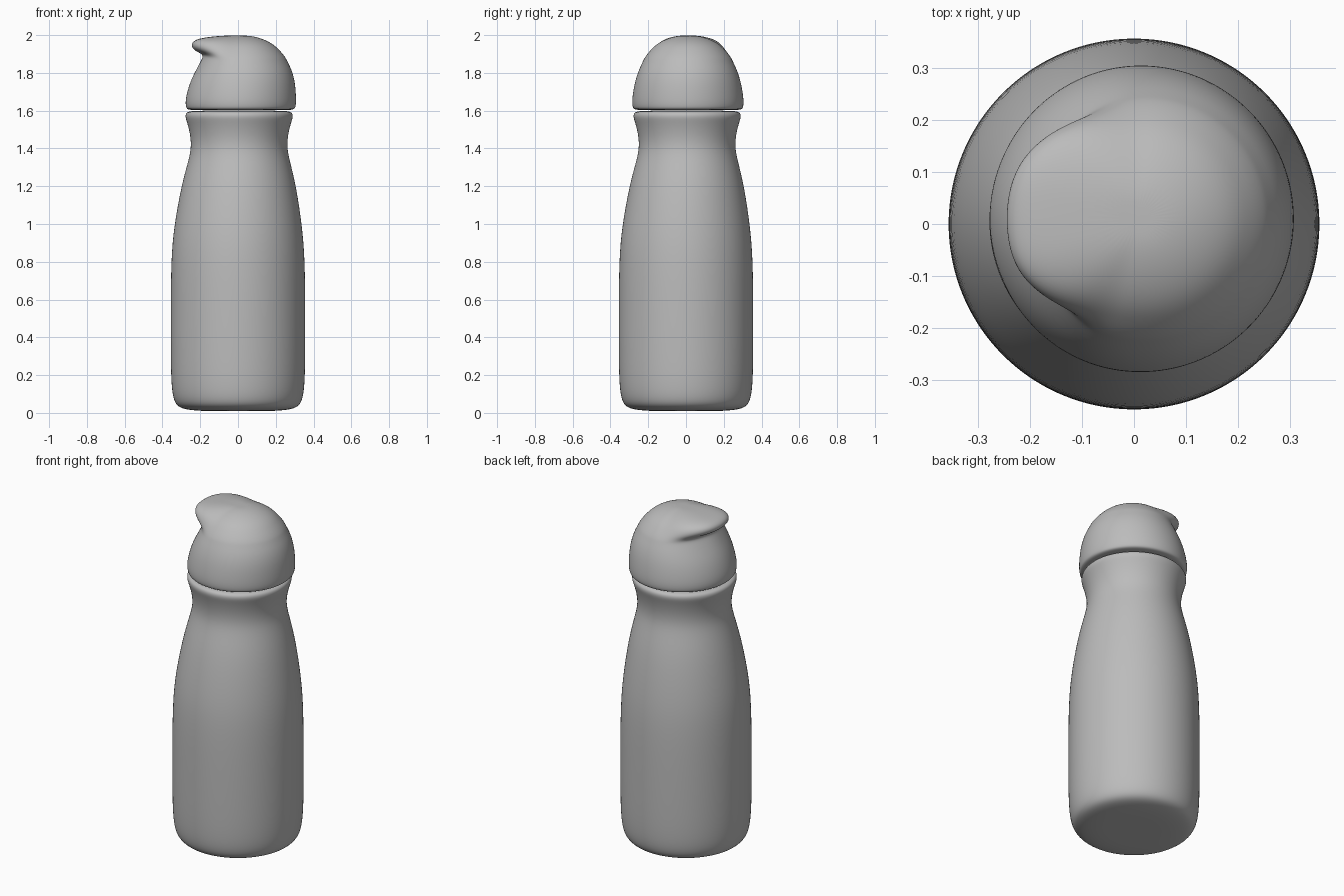
import bpy, bmesh, math

old = bpy.data.objects.get("Cube")
if old:
    bpy.data.objects.remove(old, do_unlink=True)

grey = bpy.data.materials.new("plain grey")
grey.use_nodes = True
grey.diffuse_color = (0.5, 0.5, 0.5, 1)
grey.node_tree.nodes["Principled BSDF"].inputs["Base Color"].default_value = (0.5, 0.5, 0.5, 1)

SEGMENTS = 48


def smoothstep(t):
    t = max(0.0, min(1.0, t))
    return t * t * (3 - 2 * t)


def lathe(name, rings, point):
    """Skin rings of points; point(ring, angle) gives each position. Both ends are closed."""
    bm = bmesh.new()
    loops = [[bm.verts.new(point(r, 2 * math.pi * k / SEGMENTS)) for k in range(SEGMENTS)]
             for r in rings]
    for low, high in zip(loops, loops[1:]):
        for k in range(SEGMENTS):
            n = (k + 1) % SEGMENTS
            bm.faces.new((low[k], low[n], high[n], high[k]))
    for loop in (loops[0], loops[-1]):
        z = sum(v.co.z for v in loop) / SEGMENTS
        x = sum(v.co.x for v in loop) / SEGMENTS
        y = sum(v.co.y for v in loop) / SEGMENTS
        centre = bm.verts.new((x, y, z))
        for k in range(SEGMENTS):
            bm.faces.new((loop[k], loop[(k + 1) % SEGMENTS], centre))
    bmesh.ops.recalc_face_normals(bm, faces=bm.faces)
    mesh = bpy.data.meshes.new(name)
    bm.to_mesh(mesh)
    bm.free()
    mesh.materials.append(grey)
    for poly in mesh.polygons:
        poly.use_smooth = True
    obj = bpy.data.objects.new(name, mesh)
    bpy.context.collection.objects.link(obj)
    sub = obj.modifiers.new("smooth", 'SUBSURF')
    sub.levels = sub.render_levels = 2
    return obj


# Bottle body: radius and height, from the base to the rim of the neck
body_profile = [
    (0.10, 0.01), (0.20, 0.01), (0.28, 0.018), (0.325, 0.035), (0.345, 0.08),
    (0.354, 0.16), (0.357, 0.3), (0.357, 0.6), (0.354, 0.82), (0.341, 0.98),
    (0.305, 1.2), (0.270, 1.33), (0.254, 1.40), (0.258, 1.47), (0.275, 1.535),
    (0.286, 1.565), (0.283, 1.588), (0.262, 1.598), (0.20, 1.60),
]


def body_point(ring, a):
    r, z = ring
    lean = 0.006 * smoothstep((z - 0.9) / 0.5)
    return (r * math.cos(a) + lean, r * math.sin(a) + lean, z)


lathe("bottle_body", body_profile, body_point)

# Cap: plain radius and height, then radius and height on the lip side
cap_profile = [
    (0.20, 1.603, 0.20, 1.603), (0.282, 1.603, 0.277, 1.603),
    (0.294, 1.615, 0.289, 1.615), (0.297, 1.66, 0.292, 1.66),
    (0.282, 1.75, 0.268, 1.75), (0.262, 1.81, 0.232, 1.82),
    (0.246, 1.845, 0.208, 1.865), (0.236, 1.866, 0.197, 1.888),
    (0.229, 1.88, 0.208, 1.903), (0.215, 1.90, 0.242, 1.918),
    (0.198, 1.92, 0.259, 1.938), (0.176, 1.943, 0.256, 1.962),
    (0.145, 1.965, 0.228, 1.98), (0.10, 1.985, 0.165, 1.991),
    (0.05, 1.997, 0.08, 1.998),
]


def cap_point(ring, a):
    r, z, lip_r, lip_z = ring
    # Thumb lip points to -x and trails further round the back
    turn = abs(math.degrees(a) - 180)
    fade_end = 92 if a < math.pi else 78
    w = smoothstep((fade_end - turn) / (fade_end - 15))
    r *= 1 + 0.05 * max(0, math.cos(a)) * smoothstep((z - 1.66) / 0.15)
    r += (lip_r - r) * w
    z += (lip_z - z) * w
    return (r * math.cos(a) + 0.012, r * math.sin(a) + 0.01, z)


lathe("cap", cap_profile, cap_point)
